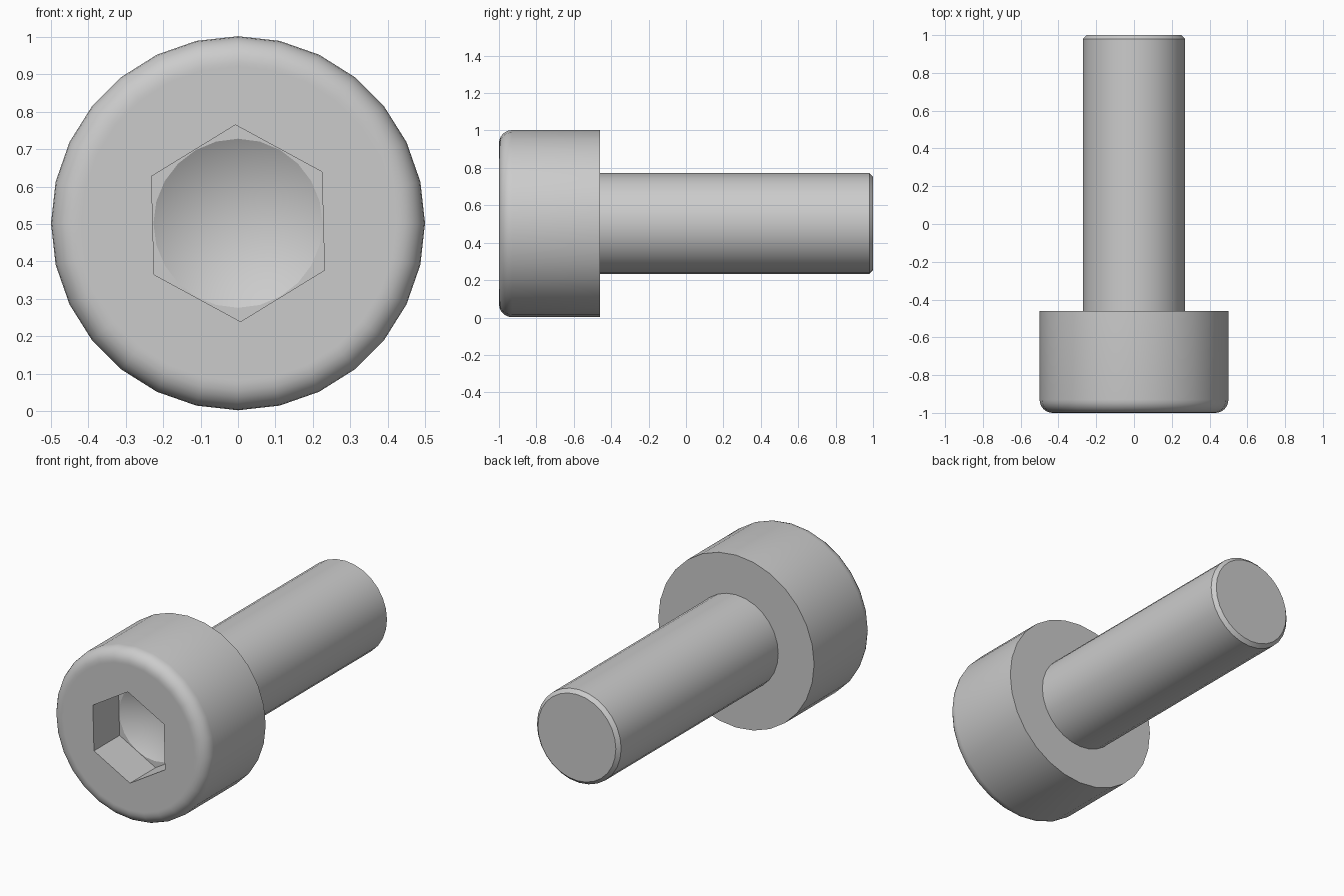
import bpy
import bmesh
from math import sin, cos, tan, pi, radians

cube = bpy.data.objects.get("Cube")
if cube:
    bpy.data.objects.remove(cube, do_unlink=True)

AXIS_Z = 0.502
SIDES = 28

steel = bpy.data.materials.new("grey steel")
steel.use_nodes = True
colour = (0.6, 0.6, 0.6, 1)
steel.diffuse_color = colour
steel.node_tree.nodes["Principled BSDF"].inputs["Base Color"].default_value = colour


def ring(bm, radius, y, sides=SIDES, turn=0.0):
    """Closed loop of edges around the screw axis."""
    verts = []
    for i in range(sides):
        a = pi / 2 + turn + 2 * pi * i / sides
        verts.append(bm.verts.new((radius * cos(a), y, AXIS_Z + radius * sin(a))))
    return [bm.edges.new((verts[i], verts[(i + 1) % sides])) for i in range(sides)]


def lathe(bm, profile):
    """Skin a list of (radius, y) points; return the loops."""
    loops = [ring(bm, r, y) for r, y in profile]
    for a, b in zip(loops, loops[1:]):
        bmesh.ops.bridge_loops(bm, edges=a + b)
    return loops


def fill(bm, edges):
    bmesh.ops.triangle_fill(bm, edges=edges, use_beauty=True)


def finish(bm, name):
    bmesh.ops.recalc_face_normals(bm, faces=bm.faces)
    mesh = bpy.data.meshes.new(name)
    bm.to_mesh(mesh)
    bm.free()
    mesh.materials.append(steel)
    obj = bpy.data.objects.new(name, mesh)
    bpy.context.collection.objects.link(obj)
    bpy.ops.object.select_all(action="DESELECT")
    obj.select_set(True)
    bpy.context.view_layer.objects.active = obj
    bpy.ops.object.shade_smooth_by_angle(angle=radians(30))
    return obj


# Head: rounded front rim, straight side, flat back
R, FILLET, FRONT, BACK = 0.5, 0.07, -1.0, -0.46
bm = bmesh.new()
profile = [(R - FILLET - 0.01, FRONT)]
for i in range(7):
    a = pi / 2 * i / 6
    profile.append((R - FILLET + FILLET * sin(a), FRONT + FILLET - FILLET * cos(a)))
profile.append((R, BACK))
head = lathe(bm, profile)
bm.faces.new([e.verts[0] for e in head[-1]])

# Hexagonal socket with a drilled cone at its bottom
FLOOR, TURN = -0.765, radians(1.5)
mouth = ring(bm, 0.263, FRONT, 6, TURN)
floor = ring(bm, 0.263, FLOOR, 6, TURN)
bmesh.ops.bridge_loops(bm, edges=mouth + floor)
fill(bm, head[0] + mouth)
drill = ring(bm, 0.226, FLOOR, 24)
fill(bm, floor + drill)
tip = bm.verts.new((0, FLOOR + 0.226 * tan(radians(30)), AXIS_Z))
for e in drill:
    bm.faces.new((*e.verts, tip))
finish(bm, "screw_head")

# Shank with a chamfered end
bm = bmesh.new()
shank = lathe(bm, [(0.27, BACK), (0.27, 0.98), (0.25, 1.0)])
bm.faces.new([e.verts[0] for e in shank[-1]])
finish(bm, "screw_shank")
